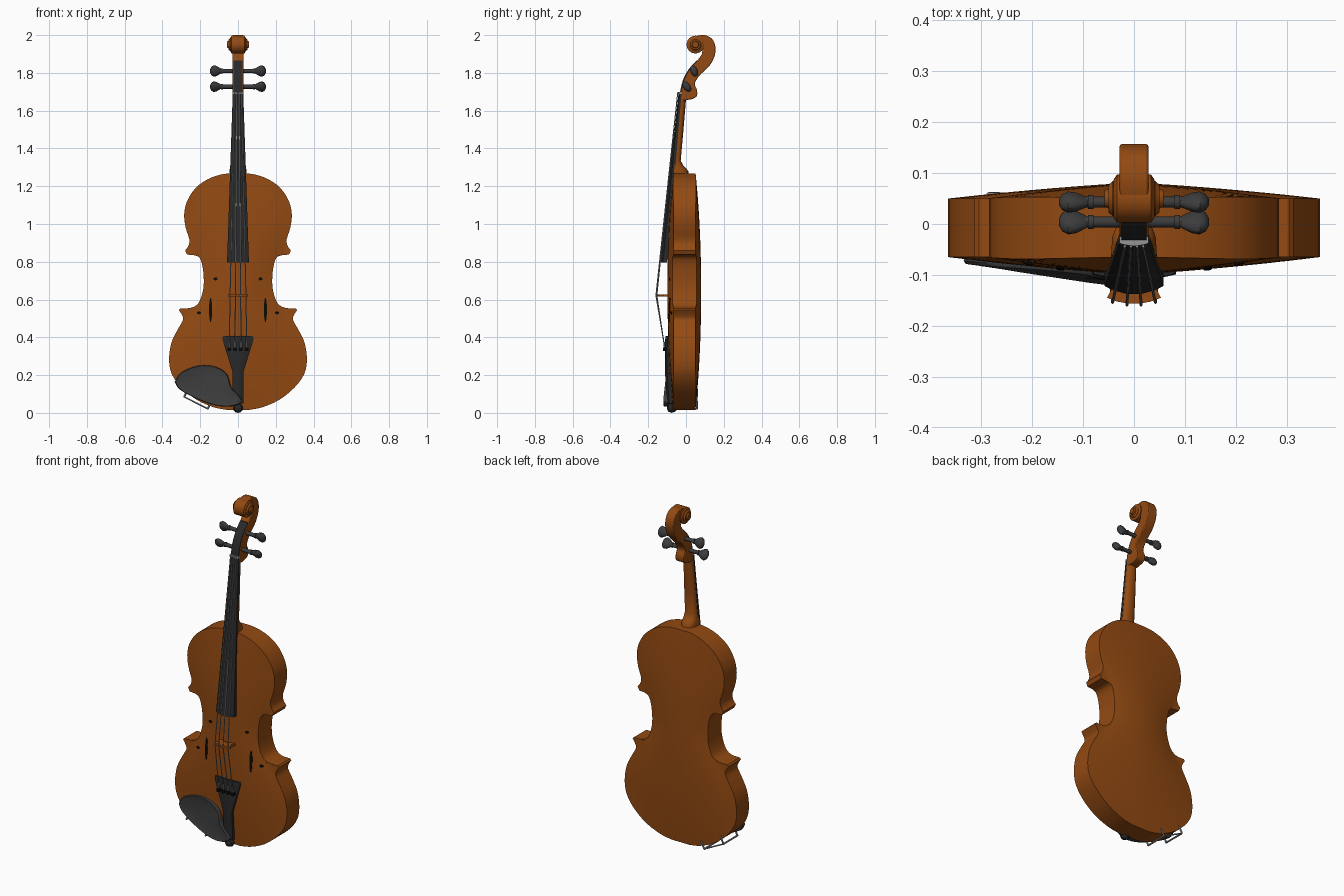
import bpy, bmesh, math
from mathutils import Vector, Matrix

if "Cube" in bpy.data.objects:
    bpy.data.objects.remove(bpy.data.objects["Cube"])


def material(name, *rgb):
    m = bpy.data.materials.new(name)
    m.diffuse_color = (*rgb, 1)
    m.use_nodes = True
    m.node_tree.nodes["Principled BSDF"].inputs["Base Color"].default_value = m.diffuse_color
    return m


WOOD = material("varnished wood", 0.29, 0.068, 0.006)
EBONY = material("ebony", 0.022, 0.022, 0.022)
FITTING = material("dark fittings", 0.045, 0.045, 0.046)
HOLE = material("hole black", 0.004, 0.003, 0.002)
STEEL = material("string steel", 0.3, 0.3, 0.3)


def mesh(name, verts, faces, mat, angle=35):
    me = bpy.data.meshes.new(name)
    me.from_pydata([tuple(v) for v in verts], [], faces)
    bm = bmesh.new()
    bm.from_mesh(me)
    bmesh.ops.remove_doubles(bm, verts=bm.verts, dist=1e-5)
    bmesh.ops.recalc_face_normals(bm, faces=bm.faces)
    bm.to_mesh(me)
    bm.free()
    me.materials.append(mat)
    ob = bpy.data.objects.new(name, me)
    bpy.context.collection.objects.link(ob)
    bpy.ops.object.select_all(action='DESELECT')
    ob.select_set(True)
    bpy.context.view_layer.objects.active = ob
    bpy.ops.object.shade_smooth_by_angle(angle=math.radians(angle))
    return ob


def loft(name, rings, mat, angle=35):
    n = len(rings[0])
    verts = [v for r in rings for v in r]
    faces = [(i * n + j, i * n + (j + 1) % n, (i + 1) * n + (j + 1) % n, (i + 1) * n + j)
             for i in range(len(rings) - 1) for j in range(n)]
    faces += [tuple(range(n)), tuple(range(len(verts) - n, len(verts)))]
    return mesh(name, verts, faces, mat, angle)


def turned(name, a, b, profile, mat, seg=12, flat=1, turn=0):
    """Lathe from a to b; profile holds (fraction, radius)."""
    a, b = Vector(a), Vector(b)
    q = (b - a).to_track_quat('Z', 'Y').to_matrix() @ Matrix.Rotation(turn, 3, 'Z')
    rings = [[a + (b - a) * f + q @ Vector((r * math.cos(k * math.tau / seg),
              r * flat * math.sin(k * math.tau / seg), 0)) for k in range(seg)] for f, r in profile]
    return loft(name, rings, mat)


def rod(name, a, b, r, mat, seg=8):
    return turned(name, a, b, [(0, r), (1, r)], mat, seg)


def spline(pts, steps):
    """Smooth open curve through 2D points."""
    p = [Vector(v) for v in pts]
    p = [2 * p[0] - p[1]] + p + [2 * p[-1] - p[-2]]
    out = []
    for i in range(1, len(p) - 2):
        for s in range(steps):
            t = s / steps
            out.append(0.5 * (2 * p[i] + (p[i + 1] - p[i - 1]) * t
                       + (2 * p[i - 1] - 5 * p[i] + 4 * p[i + 1] - p[i + 2]) * t * t
                       + (3 * p[i] - p[i - 1] - 3 * p[i + 1] + p[i + 2]) * t ** 3))
    return out + [p[-2]]


def lerp_table(table, v):
    for (a, x), (b, y) in zip(table, table[1:]):
        if v <= b:
            t = max(0, (v - a) / (b - a))
            return x + (y - x) * t * t * (3 - 2 * t)
    return table[-1][1]


# Body: smooth half outlines (half width, height) between the sharp corners
lower = [(0.06, 0.016), (0.13, 0.03), (0.22, 0.07), (0.3, 0.135), (0.35, 0.205), (0.365, 0.28),
         (0.353, 0.37), (0.32, 0.44), (0.292, 0.49), (0.295, 0.515), (0.313, 0.545)]
waist = [(0.305, 0.553), (0.25, 0.556), (0.21, 0.58), (0.187, 0.64), (0.181, 0.70),
         (0.187, 0.77), (0.202, 0.82), (0.23, 0.834), (0.27, 0.838)]
upper = [(0.28, 0.86), (0.262, 0.885), (0.258, 0.92), (0.277, 0.98), (0.285, 1.05),
         (0.27, 1.12), (0.225, 1.19), (0.16, 1.237), (0.09, 1.262), (0.04, 1.268)]
SPREAD = [(0, 0.365), (0.28, 0.365), (0.7, 0.2), (1.05, 0.29), (1.3, 0.29)]


def arch(x, z):
    u = abs((z - 0.645) / 0.63)
    return max(0, 1 - (x / lerp_table(SPREAD, z)) ** 2) * max(0, 1 - u ** 2.2)


def front(x, z):
    return -0.065 - 0.033 * arch(x, z)


rings, N = [], 24
for w, z in spline(lower, 3) + spline(waist, 3) + spline(upper, 3):
    xs = [w * (2 * i / N - 1) for i in range(N + 1)]
    rings.append([(x, front(x, z), z) for x in xs]
                 + [(x, 0.05 + 0.03 * arch(x, z), z) for x in reversed(xs)])
loft("body", rings, WOOD, 40)

# Sound holes: slim slots and round ends lying on the arched top
for s in (-1, 1):
    for part, cx, cz, rx, rz in (("slot", 0.145, 0.545, 0.008, 0.065), ("upper_eye", 0.12, 0.71, 0.011, 0.008),
                                 ("lower_eye", 0.207, 0.53, 0.011, 0.008)):
        pts = [(s * cx + rx * math.cos(k * math.tau / 14), cz + rz * math.sin(k * math.tau / 14))
               for k in range(14)]
        loft("sound_hole_" + part, [[(x, front(x, z) + d, z) for x, z in pts]
                                    for d in (0.003, -0.003)], HOLE)


# Fingerboard and tailpiece: arched slabs lofted upward
def slab(z, hw, crown, edge, under):
    top = [(hw * t, crown + (edge - crown) * t * t, z) for t in (-1, -.7, -.35, 0, .35, .7, 1)]
    return top + [(hw, under, z), (-hw, under, z)]


loft("fingerboard", [slab(0.795, 0.058, -0.138, -0.122, -0.098),
                     slab(1.69, 0.028, -0.040, -0.034, -0.024)], EBONY)
loft("nut", [slab(1.687, 0.029, -0.043, -0.038, -0.024),
             slab(1.70, 0.028, -0.043, -0.038, -0.024)], STEEL)
loft("tailpiece", [slab(0.05, 0.028, -0.098, -0.09, -0.07), slab(0.22, 0.03, -0.112, -0.1, -0.085),
                   slab(0.39, 0.083, -0.11, -0.099, -0.088),
                   slab(0.407, 0.08, -0.108, -0.098, -0.09)], EBONY)
turned("end_button", (0, -0.1, 0.026), (0, -0.05, 0.026),
       [(0, 0.008), (0.15, 0.02), (0.5, 0.026), (0.85, 0.02), (1, 0.01)], EBONY)

# Neck with heel: rounded back, flat under the fingerboard
rings = []
for z, hw, yb in ((1.2, 0.045, 0.012), (1.28, 0.045, 0.012), (1.295, 0.043, 0.0), (1.31, 0.041, -0.015),
                  (1.335, 0.039, -0.028), (1.48, 0.035, -0.015), (1.66, 0.029, 0.0)):
    yf = -0.1 + 0.0782 * (z - 0.795) - 0.001
    rings.append([(-hw * math.cos(math.pi * k / 10), yf + (yb - yf) * math.sin(math.pi * k / 10) ** 0.6, z)
                  for k in range(11)])
loft("neck", rings, WOOD, 45)

# Pegbox and scroll hook: side profile (y, z) across the width
face = spline([(-0.028, 1.69), (-0.012, 1.76), (0.02, 1.82), (0.06, 1.865), (0.085, 1.90)], 3)
hook = spline([(0.01, 1.96), (0.03, 1.985), (0.06, 1.997), (0.1, 2.0), (0.14, 1.978), (0.157, 1.93),
               (0.148, 1.88), (0.122, 1.835), (0.08, 1.795), (0.053, 1.76), (0.047, 1.735), (0.058, 1.71),
               (0.058, 1.68), (0.04, 1.664), (0.0, 1.655)], 3)
side = face + [Vector((0.088, 1.935)), Vector((0.05, 1.95))] + hook + [Vector((-0.03, 1.655))]
head = loft("pegbox_and_scroll", [[(s * 0.028, y, z) for y, z in side] for s in (-1, 1)], WOOD)
bev = head.modifiers.new("soft_edges", 'BEVEL')
bev.width, bev.segments, bev.limit_method, bev.angle_limit = 0.004, 2, 'ANGLE', math.radians(60)
for i, (r, hw) in enumerate(((0.047, 0.04), (0.034, 0.05), (0.02, 0.058))):
    turned(f"scroll_turn_{i + 1}", (-hw, 0.05, 1.95), (hw, 0.05, 1.95),
           [(0, r * 0.8), (0.08, r), (0.92, r), (1, r * 0.8)], WOOD, 24)

# Dark pegbox opening along the front of the head
loft("pegbox_opening", [[(x, y + d, z) for x, d in ((-0.025, 0.003), (-0.025, -0.005),
                         (0.025, -0.005), (0.025, 0.003))] for y, z in face[:-3]], EBONY)

# Tuning pegs
HEAD = [(0, 0.01), (0.15, 0.018), (0.45, 0.029), (0.7, 0.032), (0.9, 0.024), (1, 0.01)]
for row, y, z, tilt in (("upper", 0.043, 1.81, 0.35), ("lower", 0.004, 1.727, 0.65)):
    rod(f"{row}_peg_shaft", (-0.1, y, z), (0.1, y, z), 0.011, FITTING, 12)
    for s in (-1, 1):
        rod(f"{row}_peg_collar", (s * 0.08, y, z), (s * 0.09, y, z), 0.014, FITTING, 12)
        turned(f"{row}_peg_head", (s * 0.088, y, z), (s * 0.147, y, z), HEAD, FITTING, 16,
               0.6, math.pi / 2 + s * tilt)

# Bridge with feet and a cut arch
arc = [(0.053 * t, -0.157 + 0.012 * t * t) for t in (1, .6, .2, -.2, -.6, -1)]
pts = arc + [(-0.04, -0.12), (-0.053, -0.09), (-0.03, -0.09), (-0.015, -0.108),
             (0.015, -0.108), (0.03, -0.09), (0.053, -0.09), (0.04, -0.12)]
loft("bridge", [[(x, y, z) for x, y in pts] for z in (0.616, 0.628)], WOOD)

# Strings and their tuners on the tailpiece
for i in range(4):
    k = i - 1.5
    yb = -0.16 + 0.0025 * k * k
    tail, top, nut = (k * 0.031, -0.112, 0.34), (k * 0.028, yb, 0.622), (k * 0.012, -0.044, 1.695)
    rod(f"string_{i + 1}", top, nut, 0.0028, STEEL, 6)
    rod(f"string_tail_{i + 1}", tail, top, 0.0028, STEEL, 6)
    rod(f"tuner_{i + 1}", (tail[0], -0.122, 0.337), (tail[0], -0.09, 0.337), 0.011, HOLE, 10)
    rod(f"tuner_arm_{i + 1}", (tail[0], -0.113, 0.345), (tail[0], -0.116, 0.375), 0.005, STEEL, 6)

# Chin rest: dished cup with a lip reaching over the tailpiece end
cup = spline([(-0.335, 0.165), (-0.3, 0.215), (-0.21, 0.25), (-0.12, 0.245), (-0.058, 0.205),
              (-0.035, 0.135), (0.01, 0.085), (0.02, 0.055), (-0.03, 0.035), (-0.12, 0.04),
              (-0.23, 0.08), (-0.31, 0.125), (-0.335, 0.165)], 3)[:-1]
mid = Vector((-0.18, 0.145))


def cup_ring(scale, dip, base=None):
    ring = []
    for p in cup:
        x, z = mid + (p - mid) * scale
        t = min(1, max(0, (x + 0.335) / 0.27))
        y = -0.078 - 0.041 * t * (1 - 0.45 * max(0, z - 0.08) / 0.17) + dip
        ring.append((x, base if base else y, z))
    return ring


loft("chin_rest", [cup_ring(0.96, 0, -0.064), cup_ring(1, 0.006), cup_ring(0.97, 0), cup_ring(0.85, 0.003),
                   cup_ring(0.5, 0.007), cup_ring(0.05, 0.008)], FITTING, 50)

# Chin rest clamp: two wires along the rib, hooked over both plates
for x, z in ((-0.285, 0.085), (-0.16, 0.022)):
    rod("clamp_wire", (x, -0.075, z), (x, 0.06, z), 0.005, STEEL)
    for y in (-0.072, 0.058):
        rod("clamp_hook", (x, y, z), (x + 0.02, y, z + 0.04), 0.005, STEEL)
rod("clamp_bar", (-0.285, 0.058, 0.085), (-0.16, 0.058, 0.022), 0.004, STEEL)
